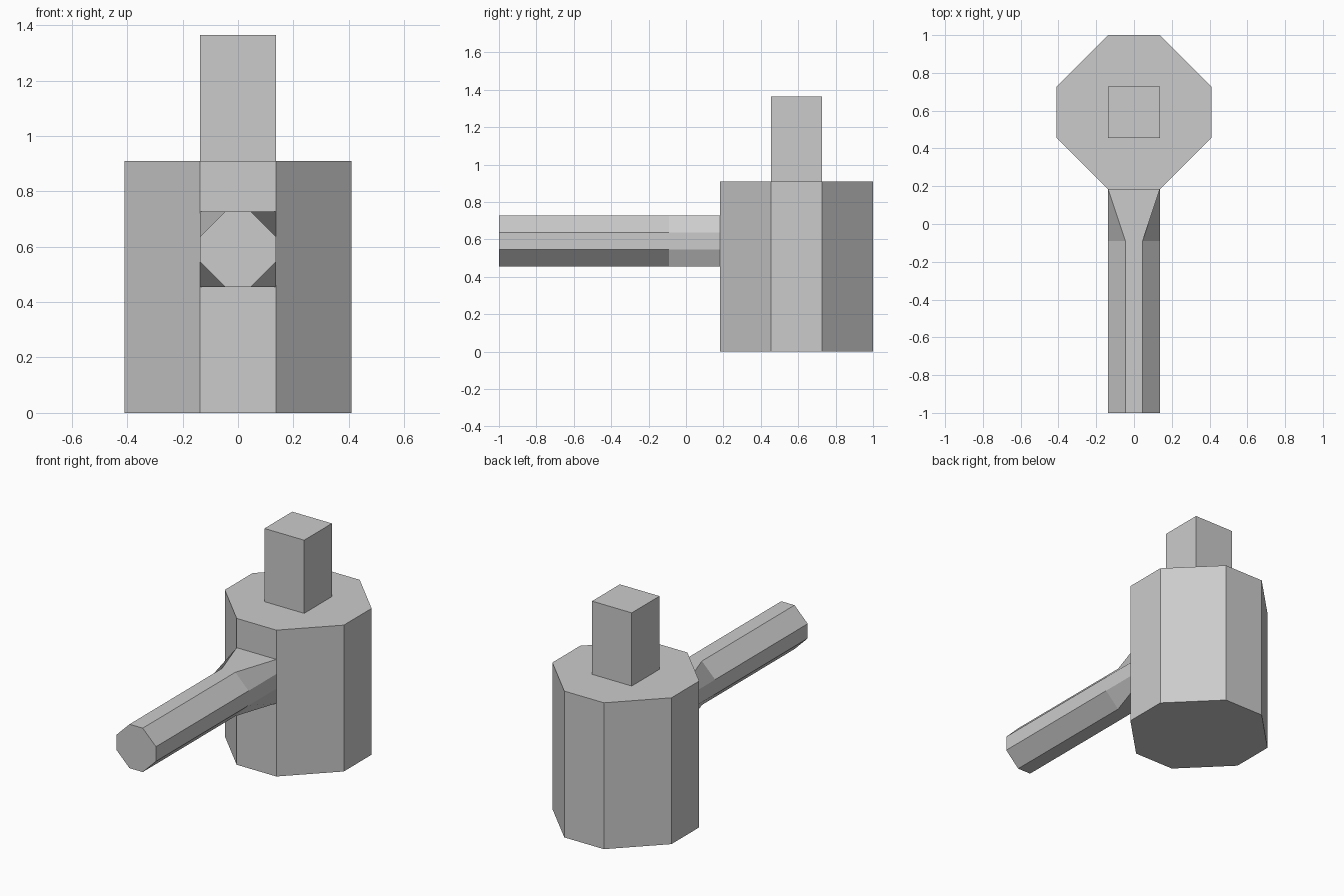
import bpy, bmesh

if "Cube" in bpy.data.objects:
    bpy.data.objects.remove(bpy.data.objects["Cube"])

U = 1 / 11  # modelling unit: the whole model is 22 units long


def octagon(half, flat):
    """Chamfered square outline, counter-clockwise."""
    return [(flat, -half), (half, -flat), (half, flat), (flat, half),
            (-flat, half), (-half, flat), (-half, -flat), (-flat, -half)]


def loft(name, rings, cap_start=True, cap_end=True):
    """Skin a list of matching vertex rings into one flat-shaded object."""
    bm = bmesh.new()
    loops = [[bm.verts.new([c * U for c in p]) for p in ring] for ring in rings]
    n = len(loops[0])
    for a, b in zip(loops, loops[1:]):
        for i in range(n):
            j = (i + 1) % n
            bm.faces.new((a[i], a[j], b[j], b[i]))
    if cap_start:
        bm.faces.new(loops[0][::-1])
    if cap_end:
        bm.faces.new(loops[-1])
    mesh = bpy.data.meshes.new(name)
    bm.to_mesh(mesh)
    bm.free()
    obj = bpy.data.objects.new(name, mesh)
    bpy.context.collection.objects.link(obj)
    return obj


CY = 6.5  # y centre of the body and peg

# Octagonal body
loft("body", [[(x, y + CY, z) for x, y in octagon(4.5, 1.5)] for z in (0, 10)])

# Square peg on top, open where it meets the body
square = [(1.5, -1.5), (1.5, 1.5), (-1.5, 1.5), (-1.5, -1.5)]
loft("top_peg", [[(x, y + CY, z) for x, y in square] for z in (10, 15)],
     cap_start=False)

# Octagonal handle whose chamfers run out into a square where it joins the body
# (x is mirrored so the ring winds outward along +y)
section = [(-x, z) for x, z in octagon(1.5, 0.5)]
root = [(1.5 if x > 0 else -1.5, z) for x, z in section]
loft("handle", [[(x, y, z + 6.5) for x, z in ring]
                for y, ring in ((-11, section), (-1, section), (2, root))],
     cap_end=False)
